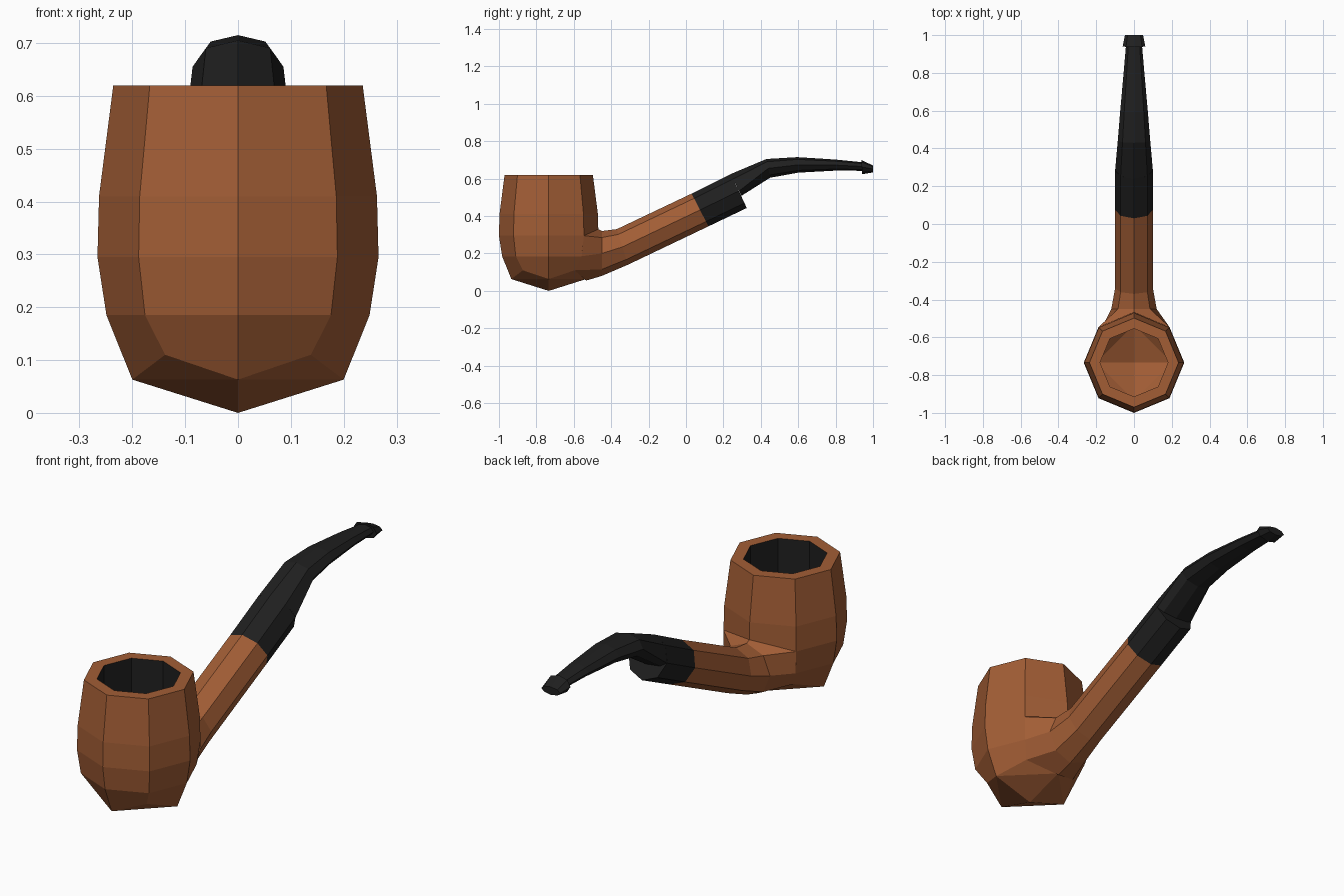
import bpy, bmesh, math
from mathutils import Vector

if "Cube" in bpy.data.objects:
    bpy.data.objects.remove(bpy.data.objects["Cube"])

BOWL_Y = -0.734


def material(name, rgb):
    m = bpy.data.materials.new(name)
    m.diffuse_color = (*rgb, 1)
    m.use_nodes = True
    m.node_tree.nodes["Principled BSDF"].inputs["Base Color"].default_value = m.diffuse_color
    return m


wood = material("briar_wood", (0.36, 0.11, 0.036))
black = material("black_vulcanite", (0.014, 0.014, 0.014))


def bowl_ring(r, z, r_diag=None, z_diag=None):
    """Octagon around the bowl axis; diagonal corners may differ."""
    pts = []
    for k in range(8):
        a = k * math.pi / 4
        d = k % 2 and r_diag is not None
        rr, zz = (r_diag, z_diag) if d else (r, z)
        pts.append(Vector((rr * math.cos(a), BOWL_Y + rr * math.sin(a), zz)))
    return pts


def tube_ring(top, bottom, w, mid=0.5):
    """Octagon between a top and bottom (y, z) point; mid places the sides."""
    t, b = Vector((0, *top)), Vector((0, *bottom))
    c = t.lerp(b, mid)
    pts = []
    for k in range(8):
        a = k * math.pi / 4
        h = math.cos(a)
        pts.append(c + (t - c) * max(h, 0) + (b - c) * max(-h, 0)
                   + Vector((w * math.sin(a), 0, 0)))
    return pts


def loft(name, rings, mat, cap_end=False, bottom_tip=None, flip=False):
    bm = bmesh.new()
    loops = [[bm.verts.new(p) for p in r] for r in rings]
    for a, b in zip(loops, loops[1:]):
        for i in range(8):
            j = (i + 1) % 8
            bm.faces.new((a[i], b[i], b[j], a[j]))
    last = loops[-1]
    if cap_end:
        bm.faces.new(last)
    if bottom_tip:
        tip = bm.verts.new(bottom_tip)
        for i in range(0, 8, 2):
            j = (i + 2) % 8
            bm.faces.new((last[i], last[j], last[i + 1]))
            bm.faces.new((last[i], tip, last[j]))
    bmesh.ops.recalc_face_normals(bm, faces=bm.faces)
    if flip:
        bmesh.ops.reverse_faces(bm, faces=bm.faces)
    me = bpy.data.meshes.new(name)
    bm.to_mesh(me)
    bm.free()
    me.materials.append(mat)
    ob = bpy.data.objects.new(name, me)
    bpy.context.collection.objects.link(ob)
    return ob


# Bowl: rim, barrel sides and faceted bottom
loft("bowl", [
    bowl_ring(0.18, 0.62),
    bowl_ring(0.236, 0.62),
    bowl_ring(0.263, 0.41),
    bowl_ring(0.266, 0.295),
    bowl_ring(0.249, 0.185),
    bowl_ring(0.20, 0.063, 0.195, 0.11),
], wood, bottom_tip=(0, BOWL_Y, 0))

# Charred chamber wall
loft("chamber", [bowl_ring(0.18, 0.62), bowl_ring(0.18, 0.15)], black, flip=True)

# Shank: flare merging into the bowl corners, then a straight octagonal tube
half = [(0, -0.468, 0.33), (0.188, -0.546, 0.295), (0.176, -0.558, 0.185),
        (0.138, -0.596, 0.11), (0, -0.534, 0.055)]
flare = [Vector(p) for p in half]
flare += [Vector((-p[0], p[1], p[2])) for p in reversed(half[1:4])]
joint = tube_ring((0.03, 0.52), (0.12, 0.345), 0.1)
loft("shank", [
    flare,
    tube_ring((-0.45, 0.32), (-0.45, 0.08), 0.12),
    tube_ring((-0.37, 0.33), (-0.31, 0.14), 0.1),
    joint,
], wood)

# Stem sleeve with a stepped end
loft("stem_sleeve", [joint, tube_ring((0.24, 0.625), (0.325, 0.443), 0.1)],
     black, cap_end=True)

# Bent mouthpiece ending in a lip
loft("mouthpiece", [
    tube_ring((0.24, 0.625), (0.296, 0.508), 0.1, 0.78),
    tube_ring((0.43, 0.705), (0.45, 0.605), 0.086),
    tube_ring((0.595, 0.715), (0.60, 0.632), 0.073),
    tube_ring((0.80, 0.702), (0.80, 0.643), 0.055),
    tube_ring((0.94, 0.688), (0.94, 0.642), 0.043),
    tube_ring((0.937, 0.70), (0.942, 0.624), 0.06),
    tube_ring((1.0, 0.67), (1.0, 0.633), 0.048),
], black, cap_end=True)
